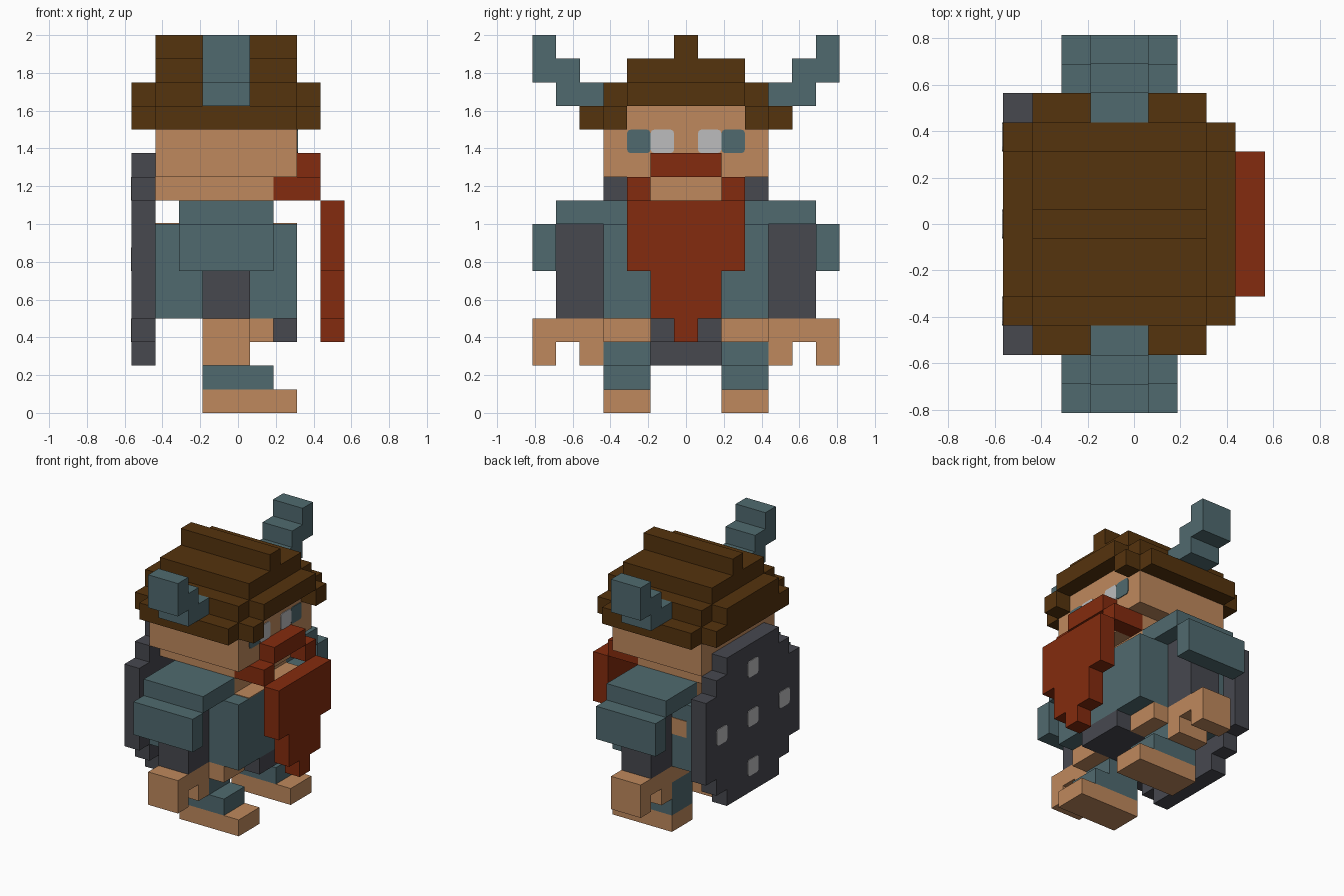
import bpy, bmesh
from mathutils import Vector

cube = bpy.data.objects.get("Cube")
if cube:
    bpy.data.objects.remove(cube, do_unlink=True)

U = 0.125  # one block


def material(name, rgb):
    lin = [((c / 255 + 0.055) / 1.055) ** 2.4 for c in rgb]
    m = bpy.data.materials.new(name)
    m.use_nodes = True
    m.diffuse_color = (*lin, 1)
    bsdf = m.node_tree.nodes["Principled BSDF"]
    bsdf.inputs["Base Color"].default_value = (*lin, 1)
    bsdf.inputs["Roughness"].default_value = 0.9
    return m


SKIN = material("skin", (191, 137, 93))
TEAL = material("teal cloth", (80, 106, 111))
DARK = material("dark grey", (71, 72, 79))
RED = material("red beard", (132, 43, 14))
BROWN = material("brown leather", (85, 51, 13))
WHITE = material("light grey", (188, 188, 190))


def part(name, mat, boxes, side=1, round_x=False):
    """Boxes are (x0, x1, y0, y1, z0, z1) in blocks; side=-1 mirrors across y."""
    bm = bmesh.new()
    for x0, x1, y0, y1, z0, z1 in boxes:
        lo = Vector((x0 - 4.5, min(y0 * side, y1 * side), z0)) * U
        hi = Vector((x1 - 4.5, max(y0 * side, y1 * side), z1)) * U
        for v in bmesh.ops.create_cube(bm, size=1)["verts"]:
            v.co = [(lo[i] + hi[i]) / 2 + v.co[i] * (hi[i] - lo[i]) for i in range(3)]
    if round_x:
        edges = [e for e in bm.edges
                 if abs(e.verts[0].co.x - e.verts[1].co.x) > 1e-5]
        bmesh.ops.bevel(bm, geom=edges, offset=0.02, segments=2, profile=0.5,
                        affect='EDGES')
    me = bpy.data.meshes.new(name)
    bm.to_mesh(me)
    bm.free()
    me.materials.append(mat)
    ob = bpy.data.objects.new(name, me)
    bpy.context.collection.objects.link(ob)
    return ob


def pair(name, mat, boxes, round_x=False):
    for label, s in (("left_", 1), ("right_", -1)):
        part(label + name, mat, boxes, s, round_x)


# Head, with a narrower jaw and mouth
part("head", SKIN, [(1, 7, -3.5, 3.5, 10, 12), (1, 7, -2.5, 2.5, 12, 13),
                    (1, 6, -2.5, 2.5, 9, 10), (6, 7, -1.5, 1.5, 9, 10)])
pair("eye_white", WHITE, [(7, 7.04, 0.5, 1.5, 11, 12)], True)
pair("eye_iris", TEAL, [(7, 7.04, 1.5, 2.5, 11, 12)], True)

# Moustache and beard
part("moustache", RED, [(7, 8, -1.5, 1.5, 10, 11)])
pair("beard_side", RED, [(6, 8, 1.5, 2.5, 9, 10)])
part("beard", RED, [(8, 9, -2.5, 2.5, 6, 9), (8, 9, -1.5, 1.5, 4, 6),
                    (8, 9, -0.5, 0.5, 3, 4)])

# Helmet: open-fronted brim, stepped dome and crest
part("helmet_brim_back", BROWN, [(0, 1, -3.5, 3.5, 12, 13)])
pair("helmet_brim", BROWN, [(1, 7, 2.5, 4.5, 12, 13), (7, 8, 2.5, 3.5, 12, 13)])
part("helmet_dome", BROWN, [(1, 7, -3.5, 3.5, 13, 14), (0, 1, -2.5, 2.5, 13, 14),
                            (7, 8, -2.5, 2.5, 13, 14), (1, 7, -2.5, 2.5, 14, 15)])
part("helmet_crest", BROWN, [(1, 7, -0.5, 0.5, 15, 16)])
pair("horn", TEAL, [(3, 5, 3.5, 5.5, 13, 14), (3, 5, 4.5, 5.5, 14, 15),
                    (3, 5, 5.5, 6.5, 14, 16)])

# Body and neck
part("tunic", TEAL, [(1, 7, -3.5, 3.5, 4, 8)])
part("neck", SKIN, [(1, 7, -2.5, 2.5, 8, 8.04), (2, 6, -2.5, 2.5, 8.04, 9)])
part("loincloth", DARK, [(3, 7, -1.5, 1.5, 3, 4)])

# Arms
pair("shoulder_pad", TEAL, [(2, 6, 2.5, 5.5, 8, 9), (2, 6, 5.5, 6.5, 6, 8)])
pair("armhole", SKIN, [(2, 3, 3.5, 3.54, 6, 7)])
pair("sleeve", DARK, [(3, 5, 3.5, 5.5, 4, 8)])
pair("hand", SKIN, [(3, 5, 3.5, 6.5, 3, 4), (3, 5, 3.5, 4.5, 2, 3),
                    (3, 5, 5.5, 6.5, 2, 3)])

# Legs
pair("thigh", SKIN, [(3, 6, 1.5, 3.5, 3, 4)])
pair("trouser", TEAL, [(3, 5, 1.5, 3.5, 2, 3), (3, 6, 1.5, 3.5, 1, 2)])
pair("foot", SKIN, [(3, 7, 1.5, 3.5, 0, 1)])

# Round shield on the back, with five studs
part("shield", DARK, [(0, 1, -w, w, a, b) for w, a, b in
                      ((2.5, 2, 3), (3.5, 3, 4), (4.5, 4, 9), (3.5, 9, 10), (2.5, 10, 11))])
part("shield_studs", WHITE, [(-0.04, 0, y - 0.5, y + 0.5, z - 0.5, z + 0.5)
                             for y, z in ((0, 6.5), (0, 3.5), (0, 9.5), (3, 6.5), (-3, 6.5))],
     round_x=True)
